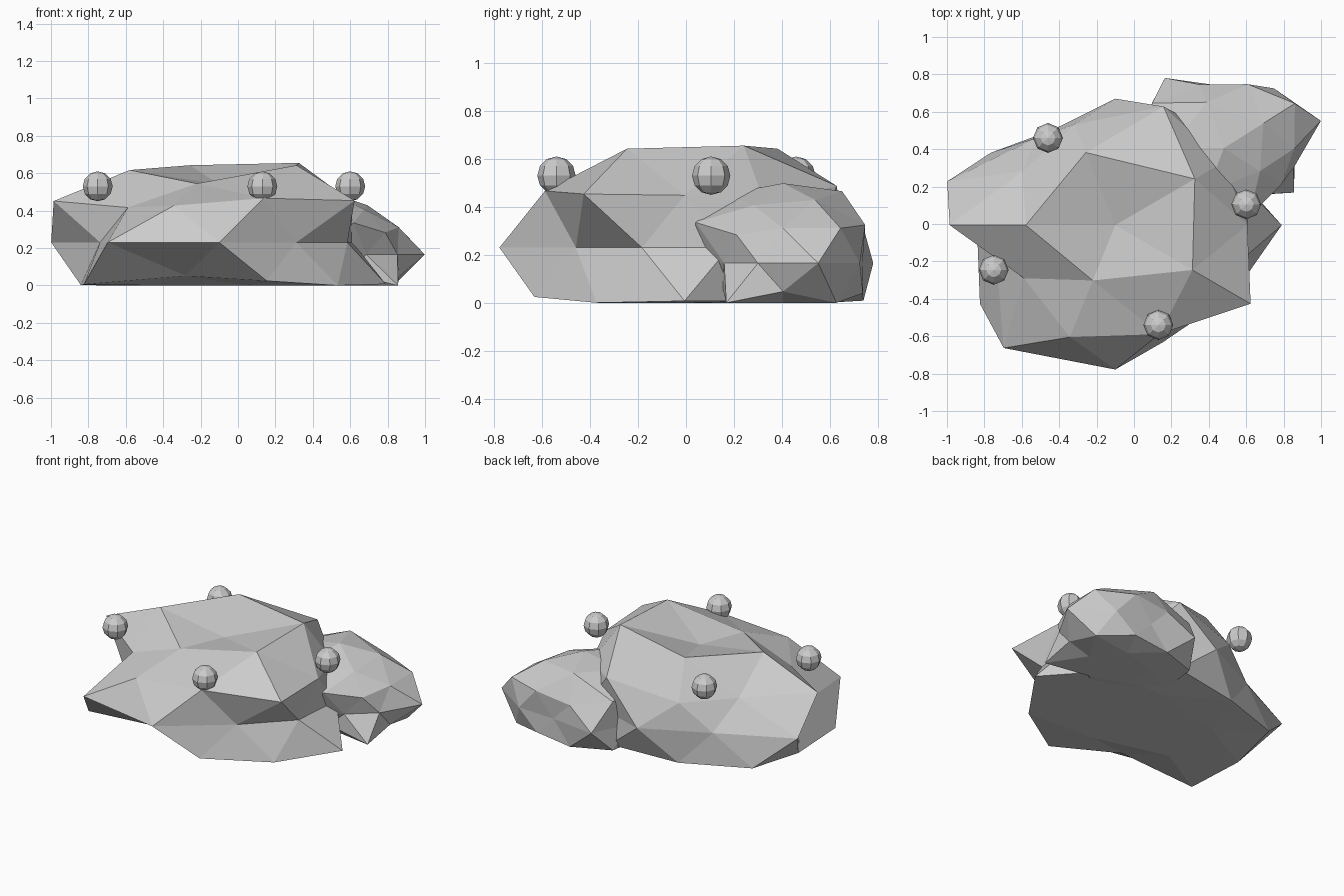
import bpy, bmesh, math
from mathutils import Matrix


def rock(name, centre, scale, rings):
    """Icosphere pushed in or out along each vertex direction, cut flat at z = 0.
    rings: height of ring -> (first angle, angle step, radius factors)."""
    bm = bmesh.new()
    bmesh.ops.create_icosphere(bm, subdivisions=2, radius=1)
    bmesh.ops.rotate(bm, verts=bm.verts, cent=(0, 0, 0), matrix=Matrix.Rotation(math.pi, 3, 'Z'))
    for v in bm.verts:
        v.co.normalize()
        start, step, radii = rings[min(rings, key=lambda h: abs(h - v.co.z))]
        angle = math.degrees(math.atan2(v.co.y, v.co.x))
        r = radii[round((angle - start) / step) % len(radii)]
        v.co = [c + s * r * d for c, s, d in zip(centre, scale, v.co)]
        v.co.z = max(v.co.z, 0)
    bmesh.ops.recalc_face_normals(bm, faces=bm.faces)
    mesh = bpy.data.meshes.new(name)
    bm.to_mesh(mesh)
    bm.free()
    obj = bpy.data.objects.new(name, mesh)
    bpy.context.collection.objects.link(obj)


# Large boulder
rock("large_boulder", (-0.1, -0.006, 0.23), (1, 0.8, 0.5), {
    1.0: (0, 360, [0.62]),
    0.851: (36, 72, [1.0, 0.97, 0.91, 0.74, 0.97]),
    0.526: (0, 72, [0.83, 0.98, 0.72, 0.71, 0.9]),
    0.447: (36, 72, [0.8, 0.79, 0.99, 0.88, 1.0]),
    0.0: (18, 36, [0.75, 0.8, 0.845, 0.72, 0.945, 0.67, 1.015, 0.965, 0.7, 0.72]),
    -0.447: (0, 72, [0.995, 0.9, 0.92, 1.0, 0.92]),
    -0.526: (36, 72, [0.85, 0.85, 0.87, 0.68, 0.92]),
    -0.851: (0, 72, [0.85] * 5),
    -1.0: (0, 360, [0.85]),
})

# Small boulder leaning on its back right side
rock("small_boulder", (0.48, 0.405, 0.165), (0.53, 0.46, 0.33), {
    1.0: (0, 360, [1.01]),
    0.851: (36, 72, [0.94, 1.07, 1.0, 1.03, 0.86]),
    0.526: (0, 72, [0.84, 0.92, 1.05, 0.9, 0.98]),
    0.447: (36, 72, [0.99, 0.87, 0.9, 0.95, 0.8]),
    0.0: (18, 36, [1.03, 0.86, 0.72, 1.01, 0.85, 0.85, 0.85, 0.8, 0.66, 0.74]),
    -0.447: (0, 72, [0.8, 0.85, 1.0, 0.9, 0.65]),
    -0.526: (36, 72, [0.97, 0.9, 0.9, 0.85, 1.03]),
    -0.851: (0, 72, [0.8] * 5),
    -1.0: (0, 360, [0.8]),
})

# Small balls around the boulder
for i, (x, y) in enumerate([(0.6, 0.105), (-0.46, 0.46), (-0.75, -0.245), (0.13, -0.54)], 1):
    bpy.ops.mesh.primitive_uv_sphere_add(segments=8, ring_count=6, radius=0.08, location=(x, y, 0.53))
    bpy.context.object.name = f"ball_{i}"
